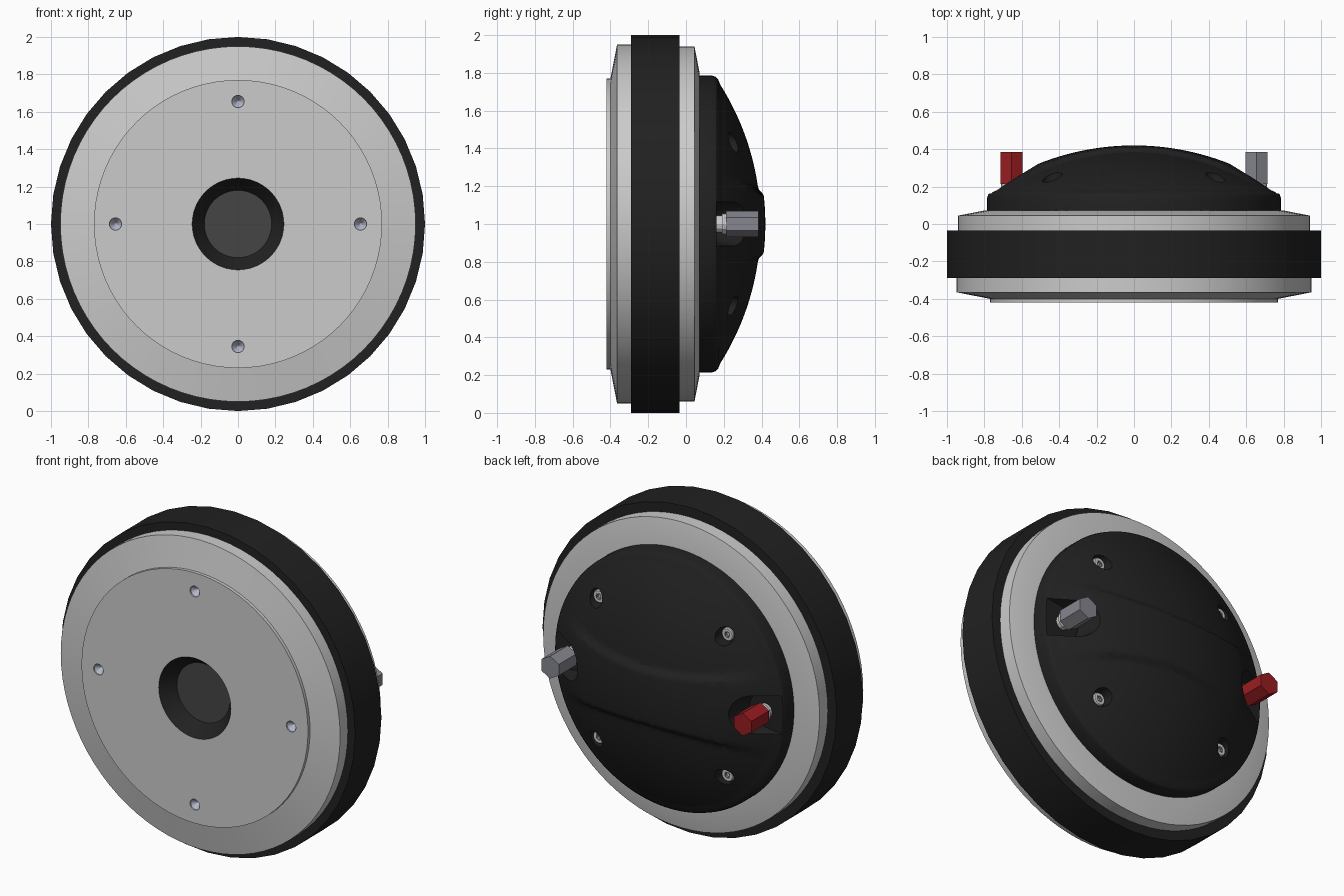
import bpy, bmesh, math

if "Cube" in bpy.data.objects:
    bpy.data.objects.remove(bpy.data.objects["Cube"])

CZ = 1.0  # height of the turning axis


def material(name, rgb):
    m = bpy.data.materials.new(name)
    m.diffuse_color = (*rgb, 1)
    m.use_nodes = True
    m.node_tree.nodes["Principled BSDF"].inputs["Base Color"].default_value = m.diffuse_color
    return m


BLACK = material("black", (0.015, 0.015, 0.015))
CHARCOAL = material("charcoal", (0.06, 0.06, 0.06))
RED = material("red", (0.32, 0.012, 0.015))
STEEL = material("steel", (0.24, 0.24, 0.28))
INSERT = material("insert", (0.45, 0.48, 0.58))


def finish(ob, smooth=True):
    bpy.ops.object.select_all(action='DESELECT')
    ob.select_set(True)
    bpy.context.view_layer.objects.active = ob
    if smooth:
        bpy.ops.object.shade_smooth_by_angle(angle=math.radians(25))


def make(name, bm, mat=None):
    bmesh.ops.recalc_face_normals(bm, faces=bm.faces)
    me = bpy.data.meshes.new(name)
    bm.to_mesh(me)
    bm.free()
    ob = bpy.data.objects.new(name, me)
    bpy.context.collection.objects.link(ob)
    if mat:
        me.materials.append(mat)
    return ob


def lathe_into(bm, profile, segs, x=0, z=0, closed=False):
    """Turn (radius, y) points about a y-parallel axis at x, z."""
    rings = []
    for r, y in profile:
        if r == 0:
            rings.append([bm.verts.new((x, y, CZ + z))] * segs)
        else:
            rings.append([bm.verts.new((x + r * math.sin(2 * math.pi * i / segs), y,
                                        CZ + z + r * math.cos(2 * math.pi * i / segs)))
                          for i in range(segs)])
    pairs = list(zip(rings, rings[1:]))
    if closed:
        pairs.append((rings[-1], rings[0]))
    for a, b in pairs:
        for i in range(segs):
            j = (i + 1) % segs
            bm.faces.new(list(dict.fromkeys((a[i], a[j], b[j], b[i]))))


def lathe(name, profile, segs, mat=None, x=0, z=0, closed=False):
    bm = bmesh.new()
    lathe_into(bm, profile, segs, x, z, closed)
    ob = make(name, bm, mat)
    finish(ob)
    return ob


def rod(r, y0, y1):
    return [(0, y0), (r, y0), (r, y1), (0, y1)]


def cut(ob, bm):
    cutter = make("cutter", bm)
    cutter.hide_render = True
    mod = ob.modifiers.new("cut", 'BOOLEAN')
    mod.operation = 'DIFFERENCE'
    mod.solver = 'EXACT'
    mod.object = cutter
    finish(ob, False)
    bpy.ops.object.modifier_apply(modifier=mod.name)
    bpy.data.objects.remove(cutter)
    finish(ob)


# Front plate with four mounting holes
plate = lathe("front_plate", [(0.245, -0.42), (0.77, -0.42), (0.77, -0.40), (0.95, -0.365),
                              (0.95, -0.28), (0.245, -0.28)], 80, closed=True)
mounts = [(0.655, 0), (-0.655, 0), (0, 0.655), (0, -0.655)]
bm = bmesh.new()
for x, z in mounts:
    lathe_into(bm, rod(0.033, -0.45, -0.34), 20, x, z)
cut(plate, bm)
for i, (x, z) in enumerate(mounts):
    lathe(f"mount_insert_{i + 1}", [(0, -0.365), (0.008, -0.385), (0.033, -0.412),
                                    (0.033, -0.345), (0, -0.345)], 20, INSERT, x, z)

# Throat cone and screen
lathe("throat", [(0.245, -0.42), (0.18, -0.335), (0.18, -0.28), (0.245, -0.28)],
      64, BLACK, closed=True)
lathe("throat_screen", rod(0.18, -0.335, -0.30), 64, CHARCOAL)

# Magnet ring and back plate
lathe("magnet_ring", [(0.85, -0.29), (1, -0.29), (1, -0.035), (0.85, -0.035)],
      40, BLACK, closed=True)
lathe("back_plate", [(0.6, -0.04), (0.94, -0.04), (0.94, 0.045), (0.80, 0.072), (0.6, 0.072)],
      80, closed=True)

# Domed rear cap with a raised waisted band
R = 1.38
prof = [(0, 0.05), (0.785, 0.05), (0.785, 0.14), (0.779, 0.158), (0.765, 0.171)]
for k in range(40):
    r = 0.74 * (1 - k / 40)
    prof.append((r, 0.395 - R + math.sqrt(R * R - r * r)))
prof.append((0, 0.395))
bm = bmesh.new()
lathe_into(bm, prof, 128)
for v in bm.verts:
    if v.co.y > 0.175:
        x, z = v.co.x, v.co.z - CZ
        half = 0.19 + 0.08 * (x / 0.7) ** 2
        t = min(1, max(0, (half - abs(z)) / 0.04))
        fade = min(1, max(0, (0.76 - math.hypot(x, z)) / 0.25))
        v.co.y += 0.025 * t * t * (3 - 2 * t) * fade
cap = make("rear_cap", bm, BLACK)

# Terminal pockets and screw recesses cut from the cap
bm = bmesh.new()
for s in (-1, 1):
    outline = [(0.1 * math.cos(a), 0.1 * math.sin(a))
               for a in (math.pi / 2 + math.pi * i / 12 for i in range(13))]
    outline += [(0.2, -0.13), (0.2, 0.13)]
    low, high = [[bm.verts.new((s * (0.645 + px * k), y, CZ + pz * k)) for px, pz in outline]
                 for k, y in ((1, 0.162), (1.4, 0.36))]
    bm.faces.new(low)
    bm.faces.new(high)
    for i in range(len(low)):
        j = (i + 1) % len(low)
        bm.faces.new((low[i], low[j], high[j], high[i]))
screws = [(sx * 0.437, sz * 0.432) for sx in (-1, 1) for sz in (-1, 1)]
for x, z in screws:
    lathe_into(bm, rod(0.052, 0.195, 0.4), 28, x, z)
cut(cap, bm)

# Cap screws with hex sockets
for i, (x, z) in enumerate(screws):
    lathe(f"cap_screw_{i + 1}", [(0, 0.185), (0.04, 0.185), (0.04, 0.218), (0.035, 0.224),
                                 (0.02, 0.224), (0.02, 0.208), (0, 0.208)], 24, None, x, z)
    lathe(f"screw_socket_{i + 1}", [(0.021, 0.2), (0.021, 0.2245), (0.016, 0.2245), (0.016, 0.2)],
          6, STEEL, x, z, True)

# Terminals: metal post, collar and hexagonal knob
for s, side, mat in ((-1, "left", RED), (1, "right", STEEL)):
    x = s * 0.655
    lathe(f"{side}_terminal_post", [(0, 0.15), (0.045, 0.15), (0.045, 0.19), (0.055, 0.19),
                                    (0.055, 0.215), (0, 0.215)], 12, None, x)
    lathe(f"{side}_terminal_knob", rod(0.069, 0.213, 0.385), 6, mat, x)
